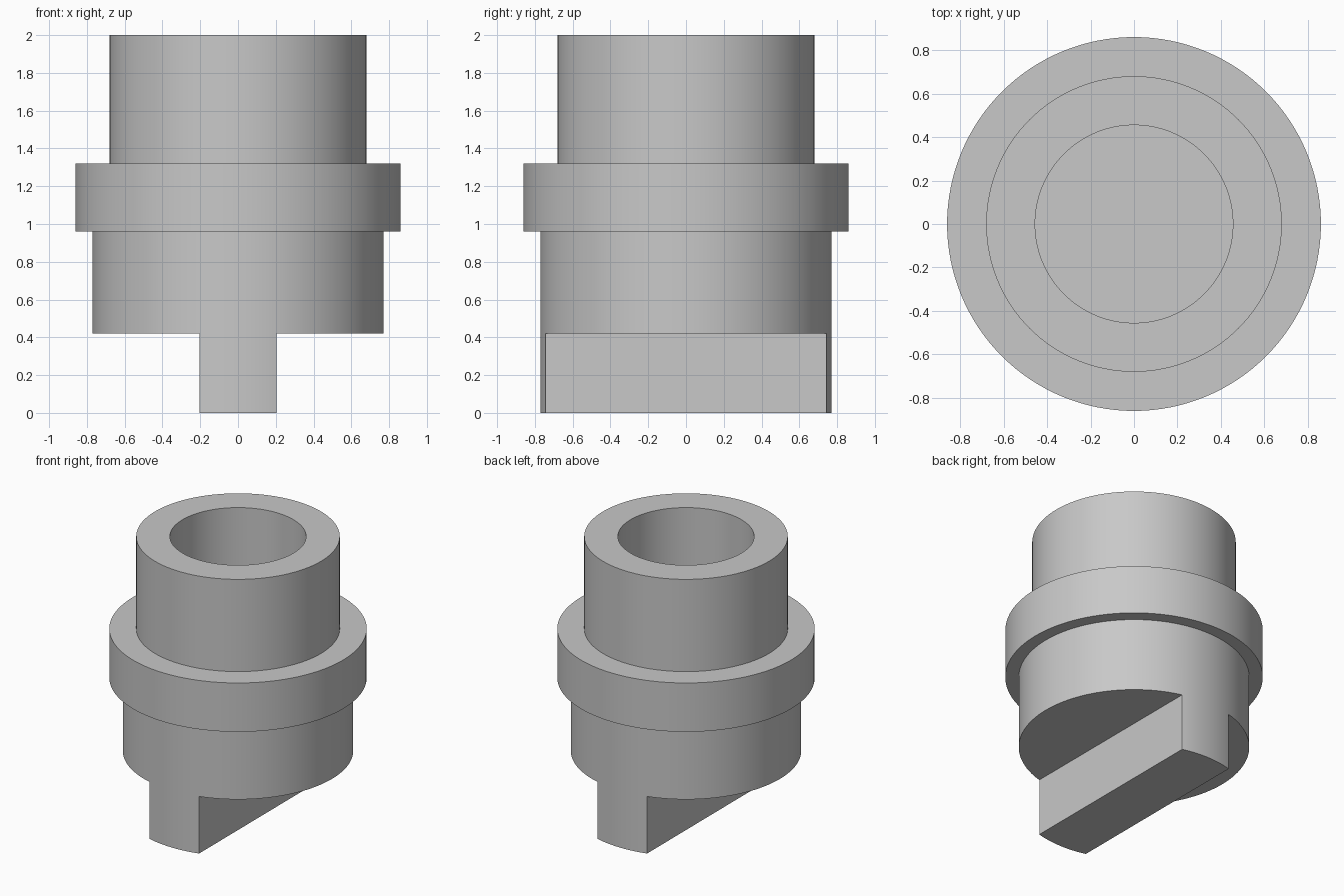
import bpy, bmesh, math
from mathutils import Matrix

if "Cube" in bpy.data.objects:
    bpy.data.objects.remove(bpy.data.objects["Cube"], do_unlink=True)

SEGMENTS = 128
TONGUE_HALF = 0.203   # half width of the drive tongue
TONGUE_TOP = 0.42

grey = bpy.data.materials.new("plain grey")
grey.use_nodes = True
colour = (0.58, 0.58, 0.58, 1)
grey.diffuse_color = colour
grey.node_tree.nodes["Principled BSDF"].inputs["Base Color"].default_value = colour


def make_object(name, bm):
    bmesh.ops.recalc_face_normals(bm, faces=bm.faces)
    mesh = bpy.data.meshes.new(name)
    bm.to_mesh(mesh)
    bm.free()
    mesh.materials.append(grey)
    obj = bpy.data.objects.new(name, mesh)
    bpy.context.collection.objects.link(obj)
    return obj


def lathe(name, profile):
    """Revolve (radius, z) points, closing the ends on the axis with caps."""
    bm = bmesh.new()
    rings = []
    for r, z in profile:
        ring = []
        for i in range(SEGMENTS):
            a = math.tau * i / SEGMENTS
            ring.append(bm.verts.new((r * math.cos(a), r * math.sin(a), z)))
        rings.append(ring)
    for low, high in zip(rings, rings[1:]):
        for i in range(SEGMENTS):
            j = (i + 1) % SEGMENTS
            bm.faces.new((low[i], low[j], high[j], high[i]))
    bm.faces.new(rings[0])
    bm.faces.new(rings[-1])
    return make_object(name, bm)


# Stepped body with flange, collar and blind bore
body = lathe("coupling_body", [
    (0.77, 0), (0.77, 0.96), (0.86, 0.96), (0.86, 1.32),
    (0.68, 1.32), (0.68, 2), (0.455, 2), (0.455, 0.96)])

# Cut away both sides of the lower end to leave the tongue
bpy.context.view_layer.objects.active = body
body.select_set(True)
for side in (-1, 1):
    bm = bmesh.new()
    bmesh.ops.create_cube(bm, size=1, matrix=Matrix.Translation(
        (side * (TONGUE_HALF + 0.5), 0, TONGUE_TOP - 0.5)) @ Matrix.Diagonal((1, 2, 1, 1)))
    cutter = make_object("tongue_cutter", bm)
    cutter.hide_render = True
    cut = body.modifiers.new("tongue_cut", "BOOLEAN")
    cut.operation = "DIFFERENCE"
    cut.solver = "EXACT"
    cut.object = cutter
    bpy.ops.object.modifier_apply(modifier=cut.name)
    bpy.data.objects.remove(cutter, do_unlink=True)

bpy.ops.object.shade_smooth_by_angle(angle=math.radians(30))
